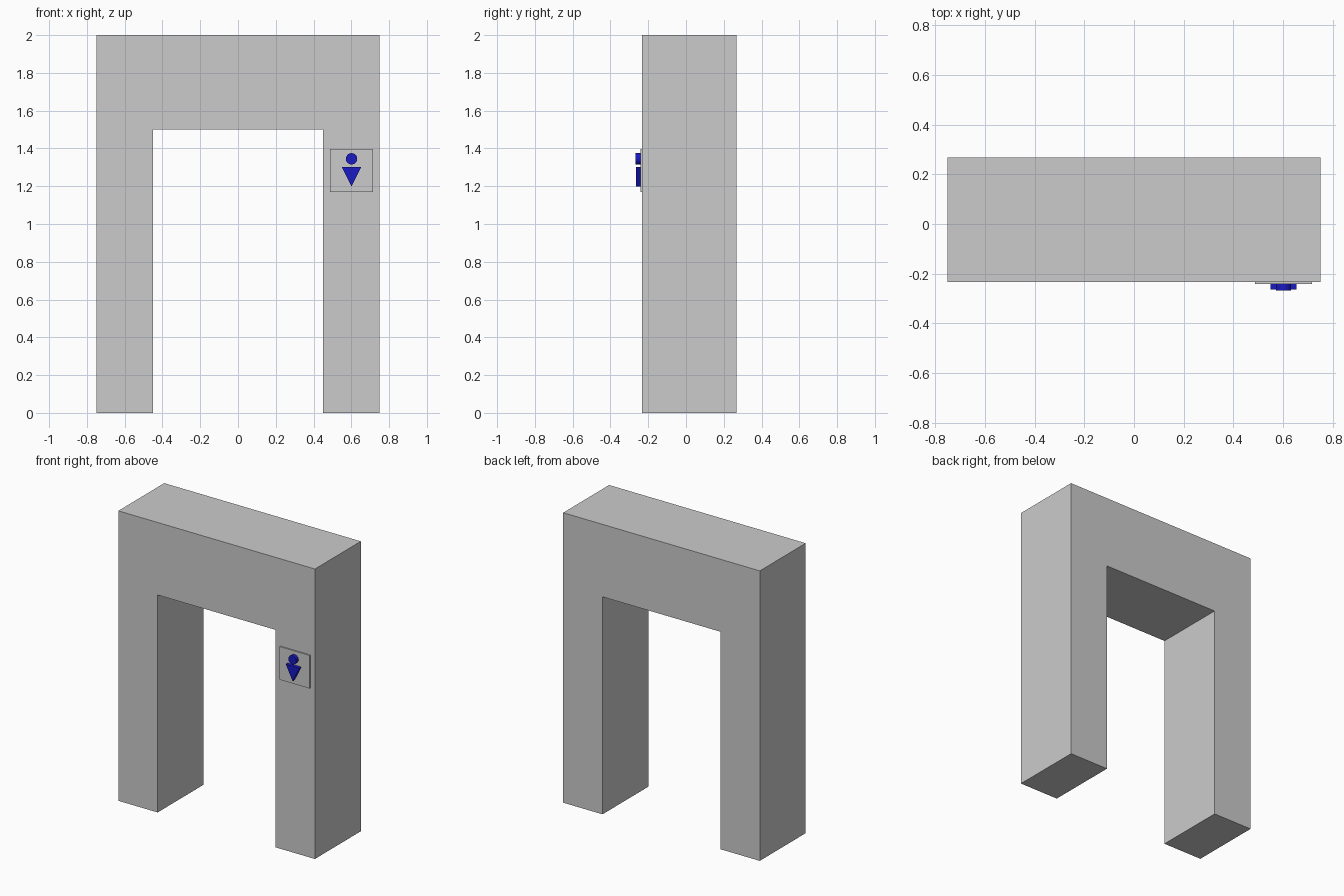
import bpy, bmesh, math

if "Cube" in bpy.data.objects:
    bpy.data.objects.remove(bpy.data.objects["Cube"])

FRONT = -0.233  # front face of the frame
BLUE = bpy.data.materials.new("sign_blue")
BLUE.diffuse_color = (0.01, 0.01, 0.55, 1)
BLUE.use_nodes = True
BLUE.node_tree.nodes["Principled BSDF"].inputs["Base Color"].default_value = BLUE.diffuse_color


def prism(name, outline, y0, y1, mat=None):
    """Extrude an (x, z) outline from y0 back to y1."""
    bm = bmesh.new()
    face = bm.faces.new([bm.verts.new((x, y0, z)) for x, z in outline])
    ext = bmesh.ops.extrude_face_region(bm, geom=[face])
    verts = [v for v in ext["geom"] if isinstance(v, bmesh.types.BMVert)]
    bmesh.ops.translate(bm, verts=verts, vec=(0, y1 - y0, 0))
    bmesh.ops.recalc_face_normals(bm, faces=bm.faces)
    mesh = bpy.data.meshes.new(name)
    bm.to_mesh(mesh)
    bm.free()
    obj = bpy.data.objects.new(name, mesh)
    bpy.context.collection.objects.link(obj)
    if mat:
        mesh.materials.append(mat)
    return obj


# Doorway frame: two posts and a lintel in one profile
half = [(0.75, 2), (0.75, 0), (0.45, 0), (0.45, 1.5)]
prism("doorway_frame", half + [(-x, z) for x, z in reversed(half)],
      FRONT, FRONT + 0.5)

# Sign plate on the right post
cx, cz, h = 0.601, 1.284, 0.114
prism("sign_plate", [(cx - h, cz - h), (cx + h, cz - h), (cx + h, cz + h), (cx - h, cz + h)],
      FRONT - 0.009, FRONT)

# Pictogram: disc head and downward triangle body
head = [(cx + 0.03 * math.cos(a), 1.345 + 0.03 * math.sin(a))
        for a in (i * math.tau / 32 for i in range(32))]
disc = prism("sign_head", head, FRONT - 0.034, FRONT - 0.005, BLUE)
prism("sign_body", [(cx - 0.052, 1.302), (cx + 0.052, 1.302), (cx, 1.198)],
      FRONT - 0.031, FRONT - 0.005, BLUE)

# Smooth the disc rim, keeping its edges sharp
bpy.context.view_layer.objects.active = disc
disc.select_set(True)
bpy.ops.object.shade_smooth_by_angle()
